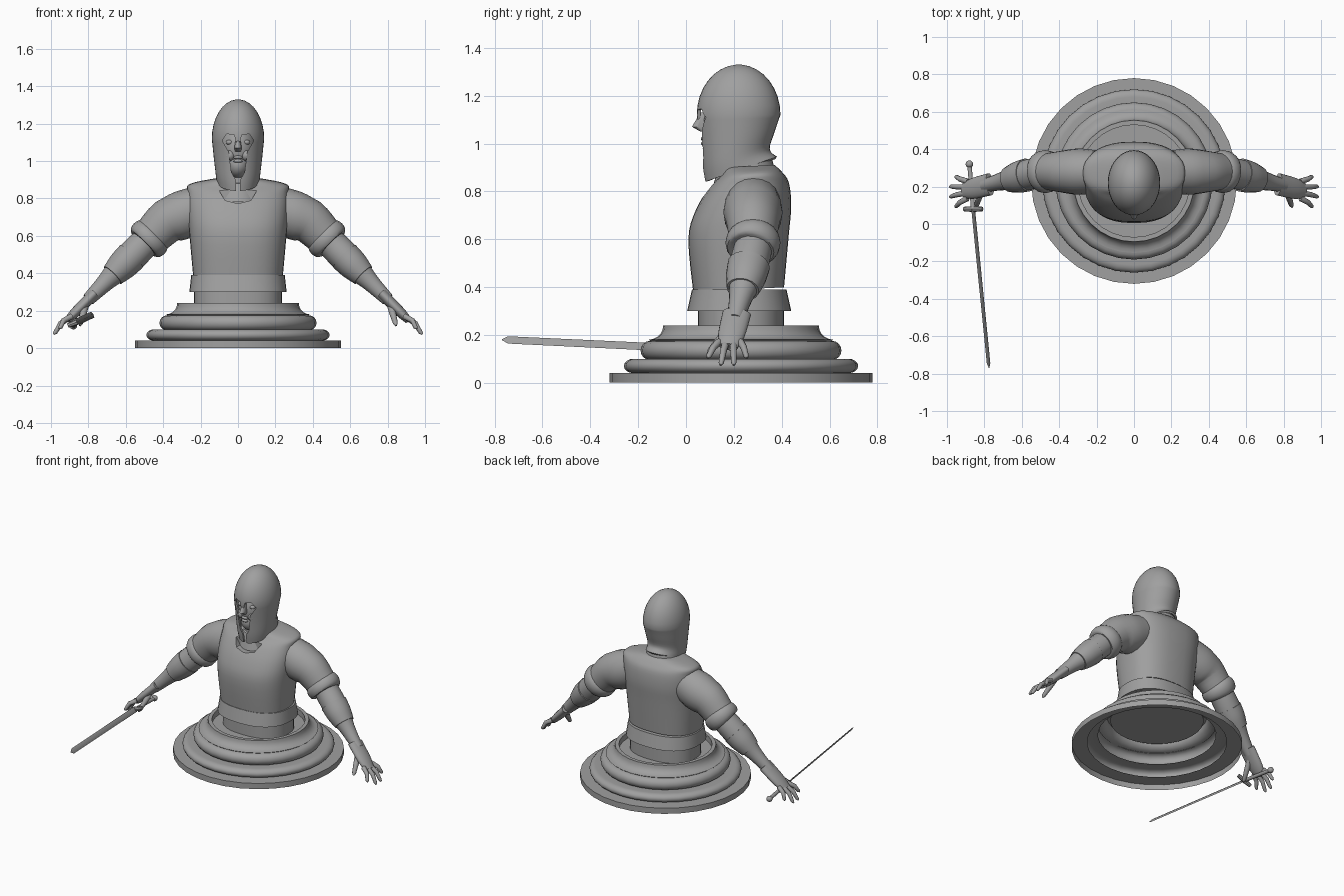
import bpy, bmesh, math
from mathutils import Vector
from math import sin, cos, pi

old_cube = bpy.data.objects.get("Cube")
if old_cube:
    bpy.data.objects.remove(old_cube, do_unlink=True)

grey = (.35, .35, .35, 1)
stone = bpy.data.materials.new("grey stone")
stone.use_nodes = True
stone.diffuse_color = grey
stone.node_tree.nodes["Principled BSDF"].inputs["Base Color"].default_value = grey


def select_only(ob):
    bpy.ops.object.select_all(action='DESELECT')
    ob.select_set(True)
    bpy.context.view_layer.objects.active = ob


def smooth_shade(ob):
    select_only(ob)
    bpy.ops.object.shade_smooth_by_angle(angle=math.radians(40))


def finish(name, bm, mirror=False):
    bmesh.ops.recalc_face_normals(bm, faces=bm.faces)
    mesh = bpy.data.meshes.new(name)
    bm.to_mesh(mesh)
    bm.free()
    mesh.materials.append(stone)
    ob = bpy.data.objects.new(name, mesh)
    bpy.context.collection.objects.link(ob)
    if mirror:
        ob.modifiers.new("mirror", 'MIRROR').use_mirror_merge = False
    smooth_shade(ob)
    return ob


def oval(centre, u, v, sides=24, power=2):
    """Closed superellipse around a centre with half axes u and v."""
    def bend(value):
        return math.copysign(abs(value) ** (2 / power), value)
    angles = [2 * pi * i / sides for i in range(sides)]
    return [Vector(centre) + Vector(u) * bend(cos(a)) + Vector(v) * bend(sin(a))
            for a in angles]


def half_turn(steps=8, angle=pi):
    return [angle * i / steps for i in range(steps + 1)]


def refine(rows, steps=4):
    """Smooth curve through rows of numbers."""
    result = []
    for i in range(len(rows) - 1):
        before, after = rows[max(i - 1, 0)], rows[min(i + 2, len(rows) - 1)]
        for k in range(steps):
            t = k / steps
            result.append(tuple(
                q + t * ((r - p) + t * ((2 * p - 5 * q + 4 * r - s)
                                        + t * (3 * (q - r) + s - p))) / 2
                for p, q, r, s in zip(before, rows[i], rows[i + 1], after)))
    return result + [rows[-1]]


def loft(name, rings, cap_start=True, cap_end=True, mirror=False):
    bm = bmesh.new()
    loops = [[bm.verts.new(point) for point in ring] for ring in rings]
    for lower, upper in zip(loops, loops[1:]):
        for i in range(len(lower)):
            bm.faces.new((lower[i - 1], lower[i], upper[i], upper[i - 1]))
    if cap_start:
        bm.faces.new(loops[0])
    if cap_end:
        bm.faces.new(loops[-1])
    return finish(name, bm, mirror)


def body(name, rows, power=2, tilt=lambda z: 0, **options):
    """Rows of front height, front y, back y and half width; tilt raises the back."""
    rings = []
    for z, front, back, width in rows:
        depth = (back - front) / 2
        rise = depth * tilt(z)
        rings.append(oval((0, front + depth, z + rise), (width, 0, 0),
                          (0, depth, rise), 36, power))
    return loft(name, rings, **options)


def limb(name, points, radii, breadth=1, sides=20, mirror=True):
    rings = []
    for i, (point, radius) in enumerate(zip(points, radii)):
        along = (points[min(i + 1, len(points) - 1)] - points[max(i - 1, 0)]).normalized()
        across = along.orthogonal() if abs(along.y) > .9 else Vector((0, 1, 0))
        side = (across - along * across.dot(along)).normalized()
        rings.append(oval(point, side.cross(along) * radius, side * radius * breadth, sides))
    return loft(name, rings, mirror=mirror)


def arm_at(x):
    """Centre line of the left arm."""
    return Vector((x, .28 - max(0, x - .5) / 4, min(1.06 - x, .83 - .4 * x)))


def arm_part(name, rows, breadth=1):
    limb(name, [arm_at(x) for x, radius in rows], [radius for x, radius in rows], breadth)


def ball(name, centre, size, mirror=False):
    bm = bmesh.new()
    bmesh.ops.create_uvsphere(bm, u_segments=24, v_segments=16, radius=1)
    bmesh.ops.scale(bm, vec=size, verts=bm.verts)
    bmesh.ops.translate(bm, vec=centre, verts=bm.verts)
    finish(name, bm, mirror)


def cut_front(ob, half_outline, depth):
    """Cut a mirrored outline, given in x and z, from the front back to a depth."""
    outline = half_outline + [(-x, z) for x, z in reversed(half_outline)]
    cutter = loft("opening_cutter", [[(x, y, z) for x, z in outline] for y in (-.1, depth)])
    cutter.hide_render = True
    opening = ob.modifiers.new("opening", 'BOOLEAN')
    opening.object, opening.solver = cutter, 'EXACT'
    select_only(ob)
    for modifier in list(ob.modifiers):
        bpy.ops.object.modifier_apply(modifier=modifier.name)
    bpy.data.objects.remove(cutter, do_unlink=True)
    smooth_shade(ob)


# Hollow pedestal: slab, two round mouldings, a cove and a sunken top
profile = [(.55, 0), (.55, .04)]
for radius, height, half in ((.45, .07, .03), (.38, .135, .04)):
    profile += [(radius + .04 * sin(a), height - half * cos(a)) for a in half_turn()]
profile += [(.385 - .06 * sin(a), .24 - .06 * cos(a)) for a in half_turn(5, pi / 2)]
profile += [(.3, .24), (.3, .2)]
loft("pedestal", [oval((0, .23, z), (r, 0, 0), (0, r, 0), 32) for r, z in profile],
     cap_start=False)

# Torso
body("tunic_hem", [(z, .05, .41, .235) for z in (.2, .32)], power=2.4)
body("belt", [(.3, .005, .44, .26), (.39, .025, .42, .25)], power=2.4)
breastplate = body("breastplate", refine([
    (.38, .03, .41, .24), (.6, .01, .43, .26), (.72, .04, .44, .27),
    (.82, .1, .43, .27), (.87, .15, .4, .26), (.9, .16, .37, .13)]),
    power=2.5, tilt=lambda z: .05)
cut_front(breastplate, [(.01, .775), (.07, .79), (.1, .84), (.1, .9)], .125)
body("collar", [(.78, .1, .38, .13), (.88, .13, .36, .11)], tilt=lambda z: .25)
body("neck", [(z, .14, .33, .09) for z in (.85, 1)])

# Arms, mirrored from the left
arm_part("sleeve", refine([(.2, .12), (.3, .13), (.4, .115), (.48, .1)]), .95)
arm_part("sleeve_roll", [(.475 - .03 * cos(a), .09 + .025 * sin(a)) for a in half_turn()])
arm_part("forearm", refine([(.48, .08), (.6, .08), (.7, .05), (.8, .035)]))
arm_part("bracer", refine([(.57, .085), (.62, .08), (.67, .065)]), 1.05)
arm_part("palm", refine([(.77, .03), (.86, .028), (.91, .02)]), 2)

# Fingers fan out from the palm
for i, label in enumerate(("index", "middle", "ring", "little")):
    fan = i - 1.5
    reach = .1 - .015 * fan * fan
    knuckle = arm_at(.89) + Vector((0, fan * .03, 0))
    tip = knuckle + Vector((reach, fan * .025 - .01, -reach))
    middle = knuckle.lerp(tip, .5) + Vector((.01, 0, .01))
    limb(label + "_finger", [knuckle, middle, knuckle.lerp(tip, .9), tip],
         [.016, .014, .011, .005], sides=10)
thumb_base, thumb_tip = arm_at(.81), Vector((.845, .09, .12))
limb("thumb", [thumb_base.lerp(thumb_tip, t) for t in (0, .5, .9, 1)],
     [.02, .018, .013, .005], sides=10)

# Sword in the right hand
pommel, hilt, point = (Vector(p) for p in ((-.88, .32, .12), (-.86, .08, .14), (-.775, -.77, .18)))
limb("sword_grip", [pommel, hilt], [.012, .012], sides=12, mirror=False)
ball("sword_pommel", pommel, (.02, .02, .02))
guard_half = Vector((.05, 0, .02))
limb("sword_guard", [hilt - guard_half, hilt, hilt + guard_half],
     [.012, .016, .012], sides=8, mirror=False)
blade_edge, blade_flat = Vector((-.01, 0, .016)), Vector((.004, 0, .003))
loft("sword_blade", [oval(hilt.lerp(point, t), blade_edge * k, blade_flat * k, 4)
                     for t, k in ((0, 1), (.97, .95), (1, .1))])

# Helmet: flared neck guard below a round dome, with a face opening
skirt = refine([(.84, .08, .38, .115), (.9, .07, .35, .12),
                (1, .06, .37, .13), (1.12, .045, .395, .14)])
dome = [(1.12 + .21 * sin(a), .22 - .175 * cos(a), .22 + .175 * cos(a), .14 * cos(a))
        for a in half_turn(8, 1.5)]
helmet = body("helmet", skirt + dome[1:], tilt=lambda z: max(0, 1.25 * (1.12 - z)),
              cap_start=False)
shell = helmet.modifiers.new("thickness", 'SOLIDIFY')
shell.thickness = .014
shell.offset = -1
cut_front(helmet, [(.01, 1.1), (.02, 1.14), (.06, 1.145), (.085, 1.11), (.05, 1.05),
                   (.035, .94), (.012, .9), (.012, .8)], .15)

# Face inside the helmet
ball("head", (0, .2, 1.07), (.1, .13, .15))
ball("jaw", (0, .15, .98), (.06, .08, .07))
ball("eye", (.045, .1, 1.1), (.02, .02, .014), mirror=True)
ball("cheek", (.045, .1, 1.03), (.03, .03, .03), mirror=True)
body("nose", [(1.05, .06, .1, .015), (1.07, .025, .1, .02), (1.13, .06, .1, .01)])
for label, height in (("upper_lip", 1.02), ("lower_lip", 1)):
    ball(label, (0, .075, height), (.025, .013, .009))
